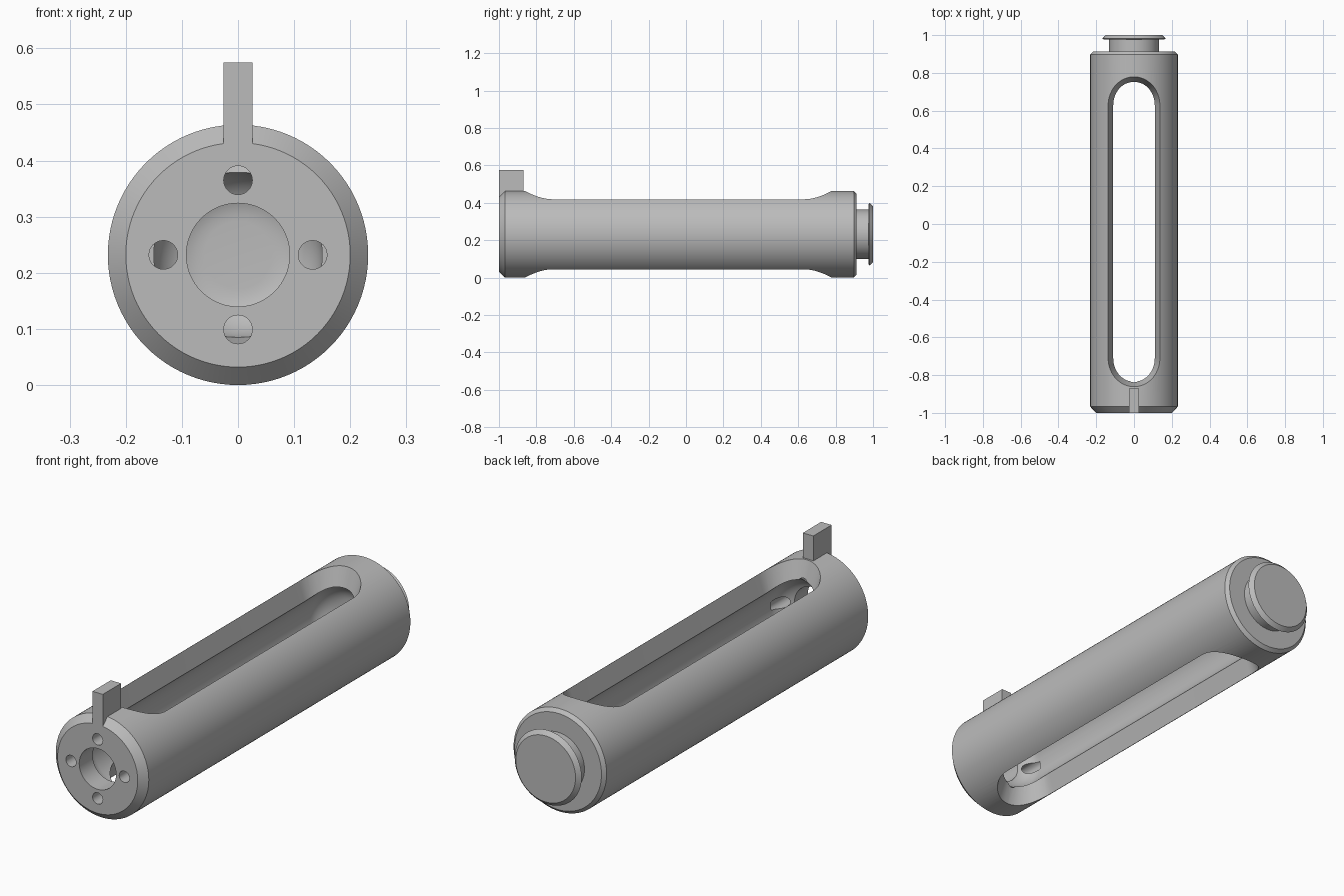
import bpy
import bmesh
from math import sin, cos, pi, radians

if "Cube" in bpy.data.objects:
    bpy.data.objects.remove(bpy.data.objects["Cube"], do_unlink=True)

AXIS_Z = 0.232      # height of the tube axis
SEGMENTS = 96

grey = bpy.data.materials.new("plain grey")
grey.use_nodes = True
grey.diffuse_color = (0.5, 0.5, 0.5, 1)
grey.node_tree.nodes["Principled BSDF"].inputs["Base Color"].default_value = (0.5, 0.5, 0.5, 1)


def finish(name, bm):
    bmesh.ops.remove_doubles(bm, verts=bm.verts, dist=1e-5)
    bmesh.ops.recalc_face_normals(bm, faces=bm.faces)
    mesh = bpy.data.meshes.new(name)
    bm.to_mesh(mesh)
    bm.free()
    mesh.materials.append(grey)
    obj = bpy.data.objects.new(name, mesh)
    bpy.context.collection.objects.link(obj)
    return obj


def lathe(name, profile, closed=False):
    """Spin (radius, y) points around the tube axis."""
    bm = bmesh.new()
    verts = [bm.verts.new((r, y, AXIS_Z)) for r, y in profile]
    pairs = list(zip(verts, verts[1:]))
    if closed:
        pairs.append((verts[-1], verts[0]))
    edges = [bm.edges.new(p) for p in pairs]
    bmesh.ops.spin(bm, geom=verts + edges, cent=(0, 0, AXIS_Z), axis=(0, 1, 0),
                   angle=2 * pi, steps=SEGMENTS, use_merge=True)
    return finish(name, bm)


def slot_cutter(side):
    """Tapered stadium, wider away from the axis."""
    bm = bmesh.new()
    rings = []
    for depth in (0.0, 0.27):
        half = 0.137 + (depth - 0.187) * 0.318
        ring = []
        for centre, start in ((0.628, 0), (-0.71, pi)):
            for i in range(33):
                a = start + pi * i / 32
                ring.append(bm.verts.new((half * cos(a), centre + half * sin(a),
                                          AXIS_Z + side * depth)))
        rings.append(ring)
    low, high = rings
    n = len(low)
    for i in range(n):
        j = (i + 1) % n
        bm.faces.new((low[i], low[j], high[j], high[i]))
    bm.faces.new(low)
    bm.faces.new(high)
    return finish("slot_cutter", bm)


def hole_cutter(angle):
    x, z = 0.133 * cos(angle), AXIS_Z + 0.133 * sin(angle)
    bpy.ops.mesh.primitive_cylinder_add(vertices=32, radius=0.0255, depth=0.2,
                                        location=(x, -0.92, z),
                                        rotation=(radians(90), 0, 0))
    return bpy.context.object


def select(obj):
    bpy.ops.object.select_all(action='DESELECT')
    obj.select_set(True)
    bpy.context.view_layer.objects.active = obj


# Hollow tube: chamfered outside, cavity with rounded ends, open front bore
steps = [pi / 2 * i / 10 for i in range(11)]
back_round = [(0.06 + 0.09 * sin(a), 0.73 + 0.09 * cos(a)) for a in steps]
front_round = [(0.06 + 0.09 * cos(a), -0.82 - 0.09 * sin(a)) for a in steps]
front_round = [p for p in front_round if p[0] > 0.093]
outside = [(0.092, -1), (0.2, -1), (0.232, -0.967), (0.232, 0.897),
           (0.217, 0.912), (0, 0.912)]
body = lathe("tube_body", outside + [(0, 0.82)] + back_round + front_round
             + [(0.092, -0.904)])

# Slots above and below, four small holes in the front wall
cutters = [slot_cutter(s) for s in (1, -1)] + [hole_cutter(k * pi / 2) for k in range(4)]
for cutter in cutters:
    cutter.hide_render = True
# Close the profile between the bore edge and the front face
bm = bmesh.new()
bm.from_mesh(body.data)
open_edges = [e for e in bm.edges if e.is_boundary]
bmesh.ops.bridge_loops(bm, edges=open_edges)
bmesh.ops.recalc_face_normals(bm, faces=bm.faces)
bm.to_mesh(body.data)
bm.free()
for cutter in cutters:
    select(body)
    mod = body.modifiers.new("cut", 'BOOLEAN')
    mod.operation = 'DIFFERENCE'
    mod.solver = 'EXACT'
    mod.object = cutter
    bpy.ops.object.modifier_apply(modifier=mod.name)
    bpy.data.objects.remove(cutter, do_unlink=True)

# Rear neck with a chamfered flange
plug = lathe("rear_flange", [(0, 0.9), (0.132, 0.9), (0.132, 0.976), (0.16, 0.976),
                             (0.167, 0.982), (0.149, 1), (0, 1)])

# Upright fin at the front
bm = bmesh.new()
bmesh.ops.create_cube(bm, size=1)
for v in bm.verts:
    v.co.x *= 0.052
    v.co.y = -0.935 + v.co.y * 0.13
    v.co.z = 0.4975 + v.co.z * 0.155
fin = finish("front_fin", bm)

for obj in (body, plug):
    select(obj)
    bpy.ops.object.shade_smooth_by_angle(angle=radians(25))
